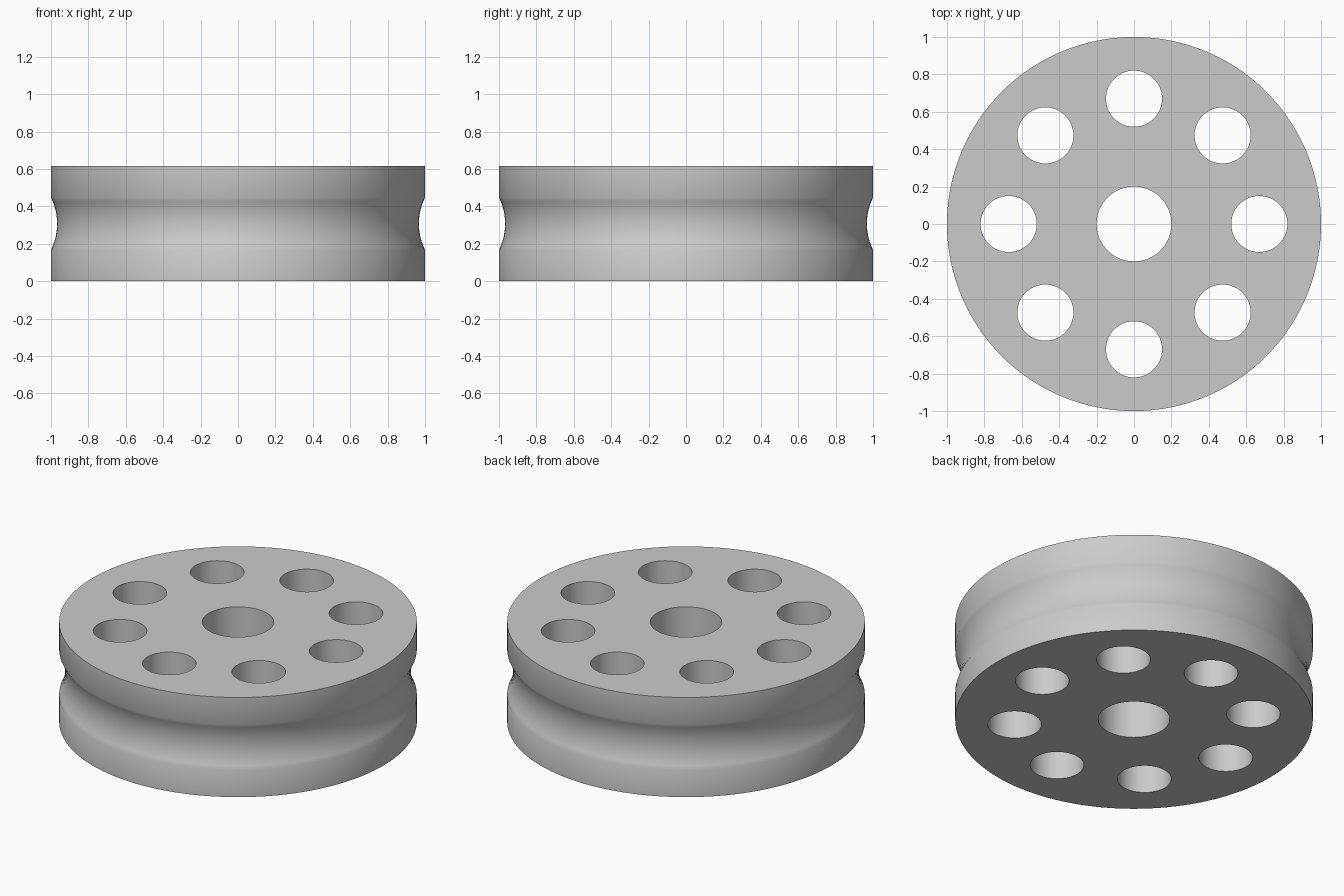
import bpy
import math

HEIGHT = 0.615
RADIUS = 1.0
SEGMENTS = 128

default_cube = bpy.data.objects.get("Cube")
if default_cube:
    bpy.data.objects.remove(default_cube, do_unlink=True)

# Single grey metal
GREY = (0.6, 0.6, 0.6, 1.0)
metal = bpy.data.materials.new("grey_metal")
metal.use_nodes = True
metal.diffuse_color = GREY
metal.node_tree.nodes["Principled BSDF"].inputs["Base Color"].default_value = GREY


def groove_profile(half_width=0.14, depth=0.033, steps=12):
    """Rim outline from bottom to top with a shallow circular groove."""
    arc_radius = (half_width ** 2 + depth ** 2) / (2 * depth)
    centre = RADIUS - depth + arc_radius
    sweep = math.asin(half_width / arc_radius)
    points = [(RADIUS, 0)]
    for i in range(steps + 1):
        a = sweep * (2 * i / steps - 1)
        points.append((centre - arc_radius * math.cos(a),
                       HEIGHT / 2 + arc_radius * math.sin(a)))
    return points + [(RADIUS, HEIGHT)]


def lathe(name, profile, segments):
    """Spin an (r, z) outline about z and cap both ends."""
    rows = len(profile)
    verts, faces = [], []
    for r, z in profile:
        for s in range(segments):
            a = 2 * math.pi * s / segments
            verts.append((r * math.cos(a), r * math.sin(a), z))
    for row in range(rows - 1):
        for s in range(segments):
            t = (s + 1) % segments
            low, high = row * segments, (row + 1) * segments
            faces.append((low + s, low + t, high + t, high + s))
    faces.append(tuple(reversed(range(segments))))
    faces.append(tuple(range((rows - 1) * segments, rows * segments)))
    mesh = bpy.data.meshes.new(name)
    mesh.from_pydata(verts, [], faces)
    mesh.materials.append(metal)
    obj = bpy.data.objects.new(name, mesh)
    bpy.context.collection.objects.link(obj)
    return obj


def drill(target, x, y, radius):
    """Cut a vertical through hole."""
    cutter = lathe("hole_cutter", [(radius, -0.1), (radius, HEIGHT + 0.1)], 64)
    cutter.location = (x, y, 0)
    cutter.hide_render = True
    cut = target.modifiers.new("hole", 'BOOLEAN')
    cut.operation = 'DIFFERENCE'
    cut.solver = 'EXACT'
    cut.object = cutter
    bpy.context.view_layer.objects.active = target
    bpy.ops.object.modifier_apply(modifier=cut.name)
    bpy.data.objects.remove(cutter, do_unlink=True)


# Grooved wheel body
wheel = lathe("grooved_wheel", groove_profile(), SEGMENTS)

# Axle bore and ring of eight lightening holes
drill(wheel, 0, 0, 0.2)
for i in range(8):
    angle = math.pi * i / 4
    drill(wheel, 0.67 * math.cos(angle), 0.67 * math.sin(angle), 0.15)

# Smooth rim and bores with crisp edges
bpy.ops.object.select_all(action='DESELECT')
wheel.select_set(True)
bpy.context.view_layer.objects.active = wheel
bpy.ops.object.shade_smooth_by_angle(angle=math.radians(35))
